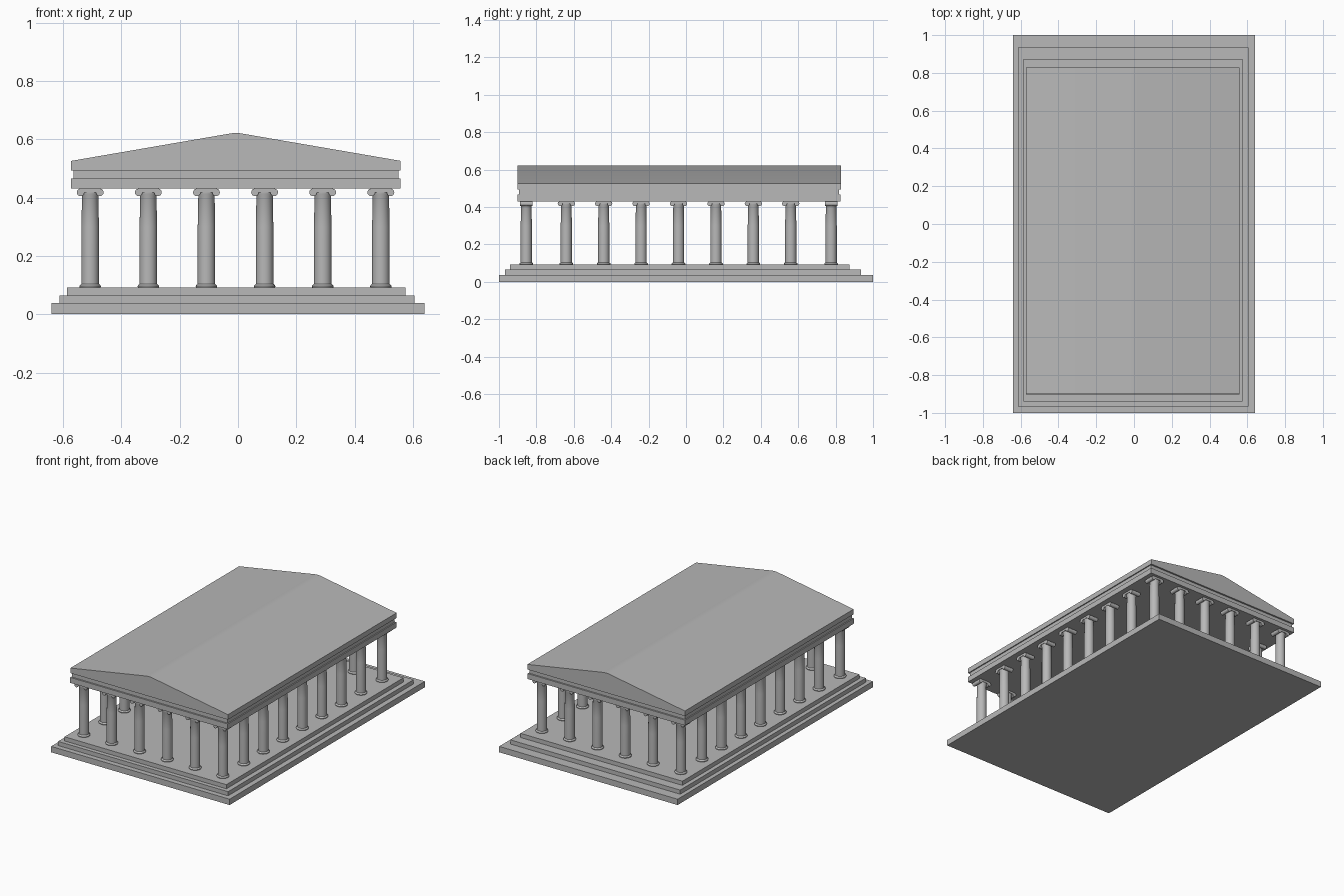
import bpy, bmesh, math
from mathutils import Matrix, Vector

cube = bpy.data.objects.get("Cube")
if cube:
    bpy.data.objects.remove(cube, do_unlink=True)

# One stone colour for the whole building
stone = bpy.data.materials.new("grey_stone")
stone.use_nodes = True
STONE = (0.48, 0.48, 0.48, 1)
stone.diffuse_color = STONE
stone.node_tree.nodes["Principled BSDF"].inputs["Base Color"].default_value = STONE


def link(name, mesh, location=(0, 0, 0), turn=0):
    ob = bpy.data.objects.new(name, mesh)
    ob.location = location
    ob.rotation_euler.z = turn
    bpy.context.collection.objects.link(ob)
    return ob


def finish(bm, name):
    bmesh.ops.recalc_face_normals(bm, faces=bm.faces)
    mesh = bpy.data.meshes.new(name)
    bm.to_mesh(mesh)
    bm.free()
    mesh.materials.append(stone)
    return mesh


def add_box(bm, low, high):
    low, high = Vector(low), Vector(high)
    matrix = Matrix.Translation((low + high) / 2) @ Matrix.Diagonal((*(high - low), 1))
    bmesh.ops.create_cube(bm, size=1, matrix=matrix)


def slab(name, x0, x1, y0, y1, z0, z1):
    bm = bmesh.new()
    add_box(bm, (x0, y0, z0), (x1, y1, z1))
    return link(name, finish(bm, name))


def smooth(ob, angle):
    bpy.ops.object.select_all(action='DESELECT')
    ob.select_set(True)
    bpy.context.view_layer.objects.active = ob
    bpy.ops.object.shade_smooth_by_angle(angle=math.radians(angle))


# Stepped platform
slab("lower_step", -0.64, 0.64, -1.0, 1.0, 0, 0.038)
slab("middle_step", -0.613, 0.606, -0.967, 0.935, 0.038, 0.065)
slab("upper_step", -0.586, 0.575, -0.94, 0.874, 0.065, 0.092)

# Beams carried by the columns
slab("lower_beam", -0.572, 0.558, -0.902, 0.827, 0.431, 0.466)
slab("recessed_beam", -0.565, 0.551, -0.892, 0.817, 0.466, 0.493)

# Gabled roof with a softened ridge, extruded front to back
bm = bmesh.new()
gable = [(-0.572, 0.493), (0.558, 0.493), (0.558, 0.526),
         (0.006, 0.621), (-0.02, 0.621), (-0.572, 0.526)]
face = bm.faces.new([bm.verts.new((x, -0.9, z)) for x, z in gable])
moved = bmesh.ops.extrude_face_region(bm, geom=[face])["geom"]
bmesh.ops.translate(bm, vec=(0, 1.728, 0),
                    verts=[v for v in moved if isinstance(v, bmesh.types.BMVert)])
roof = link("gabled_roof", finish(bm, "gabled_roof"))
smooth(roof, 30)


# Column: lathed base and shaft, scrolled capital
def column_mesh():
    bm = bmesh.new()
    profile = [(0, 0.092), (0.036, 0.092), (0.037, 0.096), (0.035, 0.1),
               (0.03, 0.104), (0.03, 0.2), (0.03, 0.3), (0.028, 0.405),
               (0.031, 0.412), (0.031, 0.42), (0, 0.42)]
    verts = [bm.verts.new((r, 0, z)) for r, z in profile]
    edges = [bm.edges.new(pair) for pair in zip(verts, verts[1:])]
    bmesh.ops.spin(bm, geom=verts + edges, cent=(0, 0, 0), axis=(0, 0, 1),
                   angle=math.tau, steps=24)
    bmesh.ops.remove_doubles(bm, verts=bm.verts, dist=0.0001)
    for side in (-1, 1):
        matrix = Matrix.Translation((side * 0.033, 0, 0.418)) @ Matrix.Rotation(math.pi / 2, 4, 'X')
        bmesh.ops.create_cone(bm, cap_ends=True, segments=16, radius1=0.013,
                              radius2=0.013, depth=0.066, matrix=matrix)
    add_box(bm, (-0.035, -0.033, 0.418), (0.035, 0.033, 0.431))
    return finish(bm, "column")


column = column_mesh()
xs = [-0.507 + 0.1994 * i for i in range(6)]
ys = [-0.64 + 0.2 * i for i in range(7)]

# Front and back rows, including the corners
for row, y in (("front", -0.854), ("back", 0.776)):
    for i, x in enumerate(xs):
        link(f"{row}_column_{i + 1}", column, (x, y, 0))

# Side rows, with capitals turned along the building
for row, x in (("right", xs[0]), ("left", xs[-1])):
    for i, y in enumerate(ys):
        link(f"{row}_column_{i + 1}", column, (x, y, 0), math.pi / 2)

smooth(bpy.data.objects["front_column_1"], 35)
